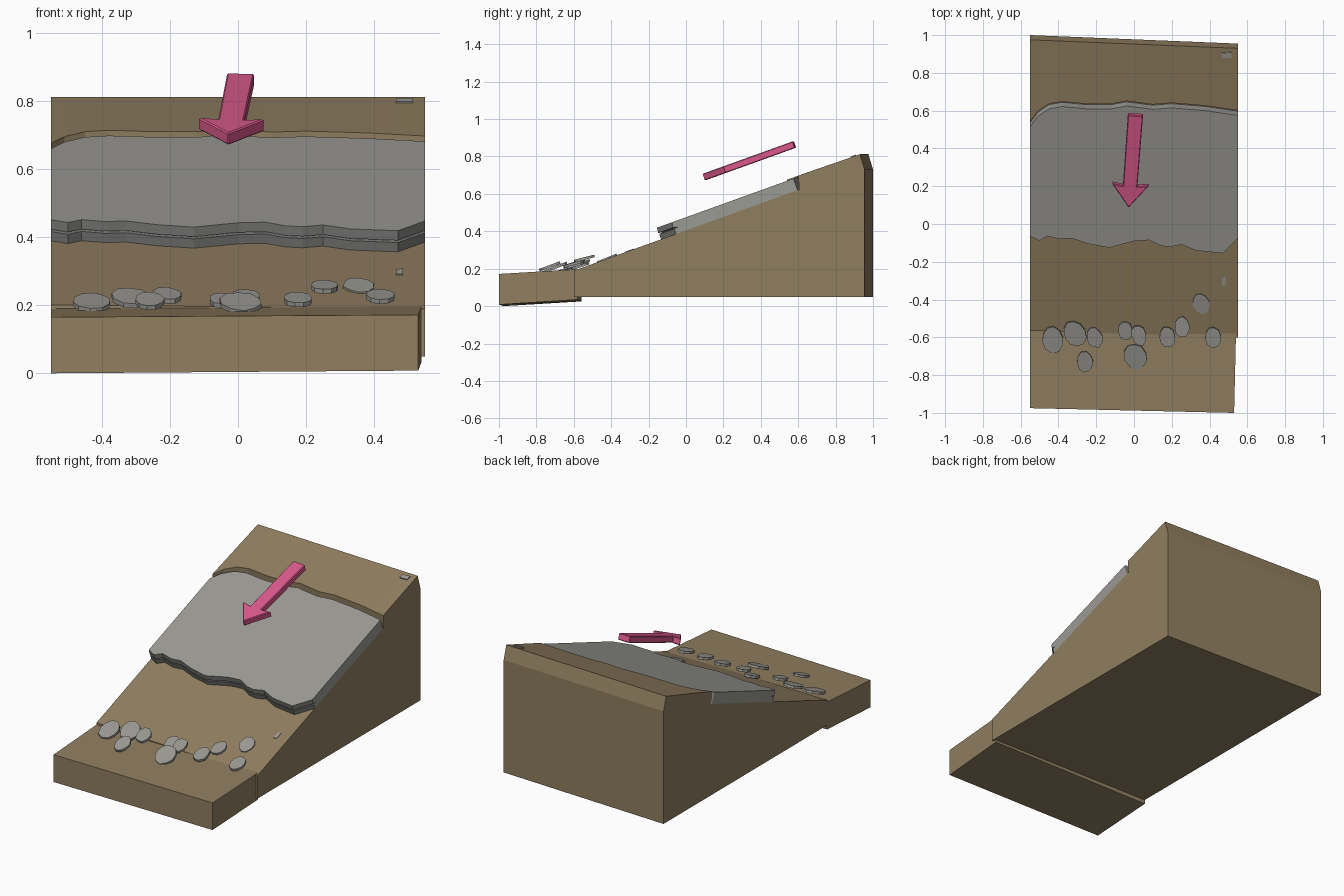
import bpy, bmesh, math, random
from mathutils import Vector, Matrix

if "Cube" in bpy.data.objects:
    bpy.data.objects.remove(bpy.data.objects["Cube"])

random.seed(4)
SLOPE = math.atan(0.36)
S, C = math.sin(SLOPE), math.cos(SLOPE)


def material(name, rgb):
    m = bpy.data.materials.new(name)
    m.diffuse_color = (*rgb, 1)
    m.use_nodes = True
    m.node_tree.nodes["Principled BSDF"].inputs["Base Color"].default_value = m.diffuse_color
    return m


EARTH = material("earth brown", (0.28, 0.21, 0.117))
ROCK = material("rock grey", (0.33, 0.325, 0.30))
TOE = material("dark rock grey", (0.19, 0.19, 0.18))
PINK = material("arrow pink", (0.70, 0.10, 0.26))


def finish(name, bm, mats):
    bmesh.ops.recalc_face_normals(bm, faces=bm.faces)
    me = bpy.data.meshes.new(name)
    bm.to_mesh(me)
    bm.free()
    for m in mats:
        me.materials.append(m)
    ob = bpy.data.objects.new(name, me)
    bpy.context.collection.objects.link(ob)
    return ob


def loft(name, rings, mats, dark=()):
    """Skin closed rings; segments listed in dark get the second material."""
    bm = bmesh.new()
    rows = [[bm.verts.new(p) for p in r] for r in rings]
    n = len(rows[0])
    for a, b in zip(rows, rows[1:]):
        for i in range(n):
            j = (i + 1) % n
            f = bm.faces.new((a[i], a[j], b[j], b[i]))
            f.material_index = 1 if i in dark else 0
    bm.faces.new(rows[0])
    bm.faces.new(rows[-1])
    return finish(name, bm, mats)


def prism(name, outline, thick, mats, matrix):
    """Flat outline with thickness, centred on its own plane, placed by matrix."""
    low = [matrix @ Vector((x, y, -thick / 2)) for x, y in outline]
    top = [matrix @ Vector((x, y, thick / 2)) for x, y in outline]
    return loft(name, [low, top], mats)


def ground(y):
    return 0.405 + 0.36 * y


def on_slope(x, y, h):
    return (x, y - S * h, ground(y) + C * h)


def lerp(table, x):
    for (x0, y0), (x1, y1) in zip(table, table[1:]):
        if x <= x1:
            return y0 + (y1 - y0) * (x - x0) / (x1 - x0)
    return table[-1][1]


# Wavy lines: scarp edge and slab toe, as y over x
SCARP = [(-0.55, 0.545), (-0.51, 0.60), (-0.45, 0.64), (-0.38, 0.652), (-0.25, 0.64),
         (-0.12, 0.64), (-0.04, 0.655), (0.1, 0.637), (0.2, 0.645), (0.38, 0.63), (0.55, 0.605)]
FRONT = [(-0.55, -0.065), (-0.5, -0.088), (-0.46, -0.064), (-0.39, -0.08), (-0.33, -0.075),
         (-0.24, -0.105), (-0.13, -0.125), (0.0, -0.09), (0.08, -0.085), (0.14, -0.115),
         (0.19, -0.122), (0.25, -0.108), (0.33, -0.14), (0.47, -0.155), (0.55, -0.075)]
xs = sorted({x for x, _ in SCARP + FRONT})

# Hill with stepped scarp and slightly skewed ends
rings = []
for x in xs:
    t = (x + 0.55) / 1.1
    front, back, ys = -0.565 - 0.035 * t, 1.0 - 0.045 * t, lerp(SCARP, x)
    rings.append([(x, y, z) for y, z in (
        (front, 0.05), (front, ground(front)), (ys, ground(ys)), (ys - 0.004, ground(ys) + 0.075),
        (back - 0.025, 0.812), (back, 0.73), (back, 0.05))])
loft("hill", rings, [EARTH])

# Front platform, slightly tilted and turned
loft("valley_floor", [
    [(-0.55, -0.975, 0.0), (-0.55, -0.975, 0.165), (-0.55, -0.56, 0.19), (-0.55, -0.56, 0.025)],
    [(0.53, -1.0, 0.008), (0.53, -1.0, 0.172), (0.54, -0.58, 0.197), (0.54, -0.58, 0.035)]], [EARTH])

# Sliding slab: two layers with a groove between them at the toe
rings = []
for x in xs:
    toe, back = lerp(FRONT, x) + 0.022, lerp(SCARP, x) - 0.008
    rings.append([on_slope(x, y, h) for y, h in (
        (toe, 0), (toe, 0.029), (toe + 0.022, 0.032), (toe - 0.003, 0.037),
        (toe, 0.066), (back, 0.066), (back, 0))])
loft("sliding_slab", rings, [ROCK, TOE], dark=(0, 1, 3))

# Slip surface patches showing through the soil
tilt = Matrix.Rotation(SLOPE, 4, 'X')
for name, x, y, z, w, d in (("upper_slip_patch", 0.49, 0.895, 0.802, 0.05, 0.03),
                            ("lower_slip_patch", 0.475, -0.30, ground(-0.30), 0.02, 0.05)):
    prism(name, [(-w / 2, -d / 2), (w / 2, -d / 2), (w / 2, d / 2), (-w / 2, d * 0.4)],
          0.006, [ROCK], Matrix.Translation((x, y, z)) @ tilt)

# Fallen flat stones at the foot: x, y, z, width, length
STONES = [(-0.43, -0.61, 0.208, 0.115, 0.15), (-0.31, -0.58, 0.221, 0.115, 0.15),
          (-0.21, -0.60, 0.229, 0.085, 0.115), (-0.26, -0.73, 0.212, 0.085, 0.12),
          (-0.045, -0.565, 0.214, 0.08, 0.105), (0.025, -0.59, 0.225, 0.08, 0.115),
          (0.01, -0.70, 0.206, 0.12, 0.15), (0.175, -0.60, 0.216, 0.085, 0.115),
          (0.255, -0.545, 0.254, 0.085, 0.115), (0.355, -0.42, 0.254, 0.09, 0.12),
          (0.42, -0.60, 0.226, 0.085, 0.12)]
for k, (x, y, z, w, d) in enumerate(STONES):
    outline = []
    for i in range(10):
        a = math.tau * i / 10
        r = random.uniform(0.92, 1.06)
        outline.append((r * w / 2 * math.cos(a), r * d / 2 * math.sin(a)))
    lean = Matrix.Rotation(math.radians(random.uniform(14, 22)), 4, 'X')
    spin = Matrix.Rotation(math.radians(random.uniform(5, 25)), 4, 'Z')
    prism(f"stone_{k + 1}", outline, 0.014, [ROCK], Matrix.Translation((x, y, z)) @ lean @ spin)

# Downhill arrow floating above the slab, tip toward -y
half = [(0.0, -0.265), (0.098, -0.135), (0.038, -0.145), (0.04, 0.255)]
outline = half + [(-x, y) for x, y in reversed(half[1:])]
place = Matrix.Translation((-0.01, 0.341, 0.778)) @ tilt @ Matrix.Rotation(math.radians(-4), 4, 'Z')
arrow = prism("slide_arrow", outline, 0.038, [PINK], place)
bev = arrow.modifiers.new("soft_edge", 'BEVEL')
bev.width, bev.segments = 0.004, 1
